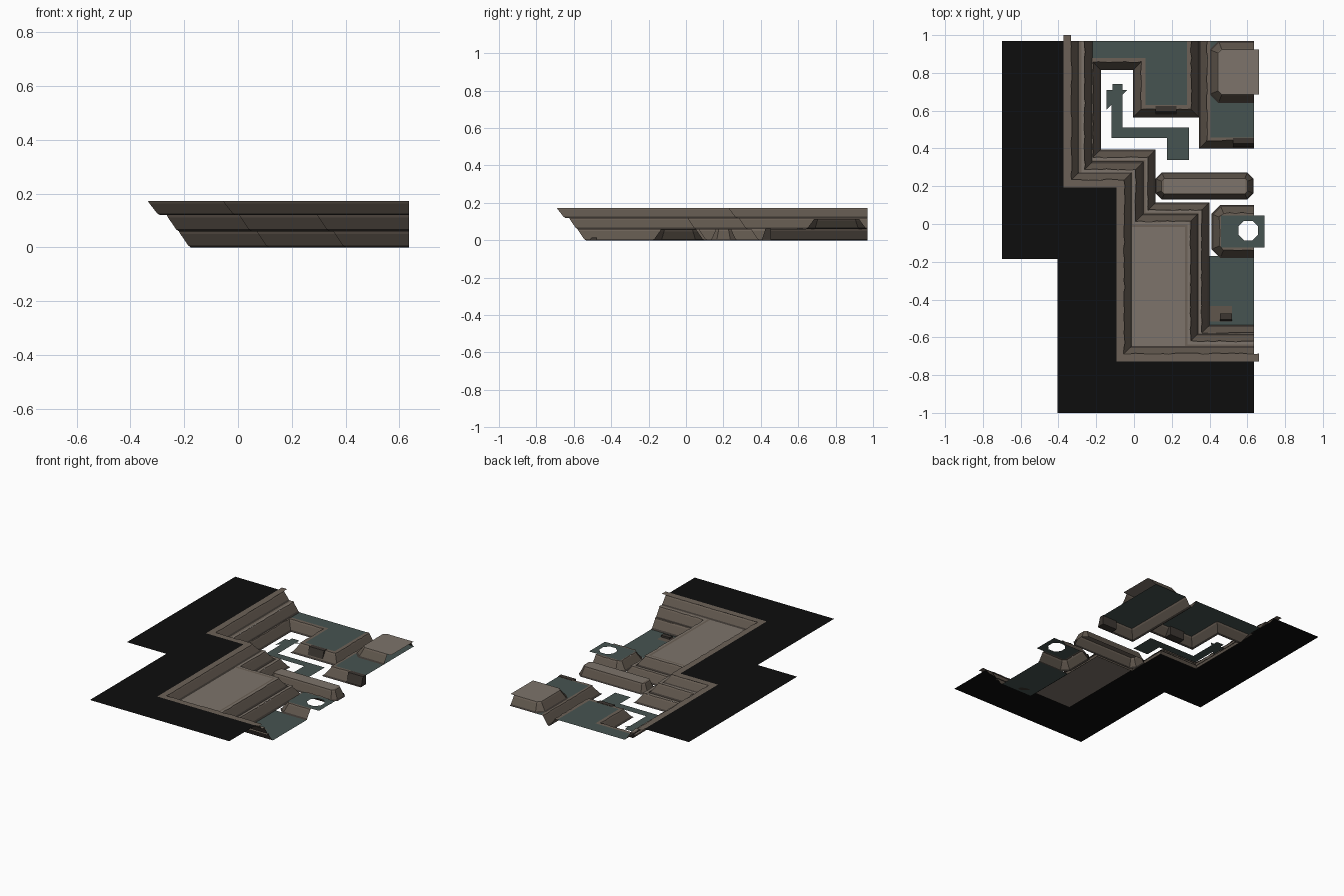
import bpy, bmesh, math, random
from mathutils import Vector

if "Cube" in bpy.data.objects:
    bpy.data.objects.remove(bpy.data.objects["Cube"])
random.seed(4)


def material(name, rgb):
    m = bpy.data.materials.new(name)
    m.diffuse_color = (*rgb, 1)
    m.use_nodes = True
    m.node_tree.nodes["Principled BSDF"].inputs["Base Color"].default_value = m.diffuse_color
    return m


BLACK = material("black ground", (0.004, 0.004, 0.004))
TEAL = material("teal floor", (0.062, 0.088, 0.082))
STONE = material("pale stone", (0.205, 0.175, 0.145))
WALL = material("brown wall", (0.115, 0.093, 0.073))
TRIM = material("trim stone", (0.15, 0.12, 0.095))
DARK = material("dark stone", (0.045, 0.037, 0.031))


def make(name, verts, faces, mats, indices=None):
    me = bpy.data.meshes.new(name)
    me.from_pydata(verts, [], faces)
    for m in mats:
        me.materials.append(m)
    if indices:
        for p, i in zip(me.polygons, indices):
            p.material_index = i
    ob = bpy.data.objects.new(name, me)
    bpy.context.collection.objects.link(ob)
    return ob


def slab(name, outline, z, mat):
    """Flat sheet from an outline, facing up."""
    ob = make(name, [(x, y, z) for x, y in outline], [range(len(outline))], [mat])
    if ob.data.polygons[0].normal.z < 0:
        ob.data.flip_normals()
    return ob


def rect(x0, x1, y0, y1):
    return [(x0, y0), (x1, y0), (x1, y1), (x0, y1)]


def miters(path, closed):
    """Left-hand offset direction at each path point."""
    n, out = len(path), []
    pts = [Vector(p) for p in path]
    for i in range(n):
        ns = []
        for a, b in ((i - 1, i), (i, i + 1)):
            if closed or (a >= 0 and b < n):
                d = (pts[b % n] - pts[a % n]).normalized()
                ns.append(Vector((-d.y, d.x)))
        s = sum(ns, Vector((0, 0)))
        out.append(s * (len(ns) / s.length_squared))
    return out


def sweep(name, path, profile, mats, index_of=lambda j: 0, closed=False, jitter=None):
    """Sweep (offset, z) points along a path; low ground lies on its left."""
    mit, n, k = miters(path, closed), len(path), len(profile)
    verts, faces, idx = [], [], []
    for p, m in zip(path, mit):
        for j, (o, z) in enumerate(profile):
            if jitter and j == jitter[0]:
                o += random.uniform(-jitter[1], jitter[1])
            verts.append((p[0] + m.x * o, p[1] + m.y * o, z))
    for i in range(n if closed else n - 1):
        a, b = i * k, (i + 1) % n * k
        for j in range(k - 1):
            faces.append((a + j, b + j, b + j + 1, a + j + 1))
            idx.append(index_of(j))
    return make(name, verts, faces, mats, idx)


def chamfer(path, c, closed=False):
    out, n = [], len(path)
    for i, p in enumerate(path):
        p = Vector(p)
        if not closed and i in (0, n - 1):
            out.append(p)
            continue
        for q in (path[i - 1], path[(i + 1) % n]):
            out.append(p + (Vector(q) - p).normalized() * c)
    return out


def subdivide(path, step):
    out = []
    for a, b in zip(path, path[1:]):
        a, b = Vector(a), Vector(b)
        m = max(1, round((b - a).length / step))
        out += [a.lerp(b, t / m) for t in range(m)]
    return out + [Vector(path[-1])]


def step_wall(name, path, top, base, w=0.045, closed=False):
    """Sloped wall with a worn lip, a main face and a dark foot."""
    h = top - base
    prof = [(0, top), (0.12 * w, top - 0.16 * h), (0.76 * w, base + 0.13 * h), (w, base)]
    return sweep(name, path, prof, [TRIM, WALL, DARK], lambda j: j, closed)


def rim(name, path, z, outer, inner, rough=0.004, mat=TRIM):
    return sweep(name, subdivide(path, 0.03), [(outer, z), (inner, z)], [mat],
                 jitter=(1, rough))


# Stepped walls of the pit, highest to lowest
E = 0.635
upper = [(-.335, .97), (-.335, .23), (-.055, .23), (-.055, -.69), (E, -.69)]
middle = [(-.265, .97), (-.265, .285), (.005, .285), (.005, .01), (.295, .01),
          (.295, -.625), (E, -.625)]
lower = [(.30, .97), (.30, .61), (.04, .61), (.04, .86), (-.22, .86), (-.22, .35),
         (.07, .35), (.07, .07), (.355, .07), (.355, -.58), (E, -.58)]
step_wall("upper_wall", upper, 0.172, 0.12)
step_wall("middle_wall", middle, 0.12, 0.06)
step_wall("lower_wall", lower, 0.06, 0.0)

# Rims and ledges along the steps
rim("upper_rim", [(-.335, 1.0)] + upper[1:-1] + [(.662, -.69)], 0.175, -0.038, 0.004)
rim("middle_ledge", middle, 0.121, -0.025, 0.004)
rim("lower_ledge", lower, 0.061, -0.02, 0.003)
rim("middle_highlight", middle, 0.1225, -0.012, 0.001, 0.003, STONE)
rim("lower_highlight", lower[4:], 0.0625, -0.010, 0.001, 0.003, STONE)

# Flat grounds
slab("outer_ground", [(-.70, .97)] + upper + [(E, -1), (-.405, -1), (-.405, -.185),
                                              (-.70, -.185)], 0.172, BLACK)
slab("stone_terrace", [(-.01, .01), (.295, .01), (.295, -.625), (E, -.625),
                       (E, -.645), (-.01, -.645)], 0.12, STONE)
slab("north_terrace", [(-.22, .97)] + lower[:5], 0.06, TEAL)
slab("low_floor", rect(.40, E, -.535, -.17), 0.0, TEAL)
slab("path", [(-.12, .455), (.175, .455), (.175, .34), (.29, .34), (.29, .51), (-.06, .51),
              (-.06, .685), (-.035, .71), (-.06, .71), (-.06, .74), (-.115, .74),
              (-.115, .71), (-.145, .71), (-.145, .605), (-.12, .63)], 0.0, TEAL)

# North-east platform and the block on it
p = [(E, .445), (.39, .445), (.39, .97)]
step_wall("east_platform_wall", p, 0.06, 0.0)
slab("east_platform_floor", rect(.39, E, .445, .97), 0.06, TEAL)
rim("east_platform_rim", p, 0.061, -0.014, 0.003)
p = chamfer([(E, .685), (.445, .685), (.445, .925), (E, .925)], 0.02)
step_wall("block_wall", p, 0.115, 0.06)
slab("block_top", p[:3] + p[3:5] + [(E, .925), (.662, .925), (.662, .685)], 0.115, STONE)

# South-east platform with an eight-sided hole
p = chamfer([(E, -.135), (.455, -.135), (.455, .055), (E, .055)], 0.02)
step_wall("hole_platform_wall", p, 0.057, 0.0)
rim("hole_platform_rim", p, 0.057, -0.012, 0.003)
cx, cy, r = .605, -.035, .052 / math.cos(math.pi / 8)
ring = [(cx + r * math.cos(math.radians(22.5 + 45 * k)),
         cy + r * math.sin(math.radians(22.5 + 45 * k)), 0.058) for k in range(8)]
corners = [(.692, .045, 0.058), (.46, .045, 0.058), (.46, -.125, 0.058), (.692, -.125, 0.058)]
faces = []
for k in range(4):
    a, b = 2 * k, 2 * k + 1
    faces.append((a, 8 + k, b))
    faces.append((b, 8 + k, 8 + (k + 1) % 4, (b + 1) % 8))
make("hole_platform_top", ring + corners, faces, [TEAL])

# Long low ridge between the platforms
p = chamfer([(.145, .16), (.145, .242), (.602, .242), (.602, .16)], 0.015, True)
step_wall("ridge_wall", p, 0.06, 0.0, 0.03, True)
slab("ridge_top", p, 0.06, TRIM)
slab("ridge_inlay", rect(.16, .59, .165, .237), 0.0615, STONE)


# Small dark stone pieces set into the walls
def chunk(name, x0, x1, y0, y1, z0, z1, slope):
    bm = bmesh.new()
    v = bmesh.ops.create_cube(bm, size=1)["verts"]
    for q in v:
        hi = q.co.z > 0
        back = slope if hi and q.co.y < 0 else 0
        q.co = (x1 if q.co.x > 0 else x0, (y1 if q.co.y > 0 else y0) + back, z1 if hi else z0)
    me = bpy.data.meshes.new(name)
    bm.to_mesh(me)
    bm.free()
    me.materials.append(DARK)
    bpy.context.collection.objects.link(bpy.data.objects.new(name, me))


chunk("north_stair", .115, .225, .575, .625, 0, .063, .02)
chunk("east_stair", .525, E, .405, .455, 0, .063, .02)
slab("floor_patch", rect(.40, .52, -.515, -.435), 0.003, WALL)
chunk("floor_stone", .455, .52, -.515, -.475, 0, .015, .01)
